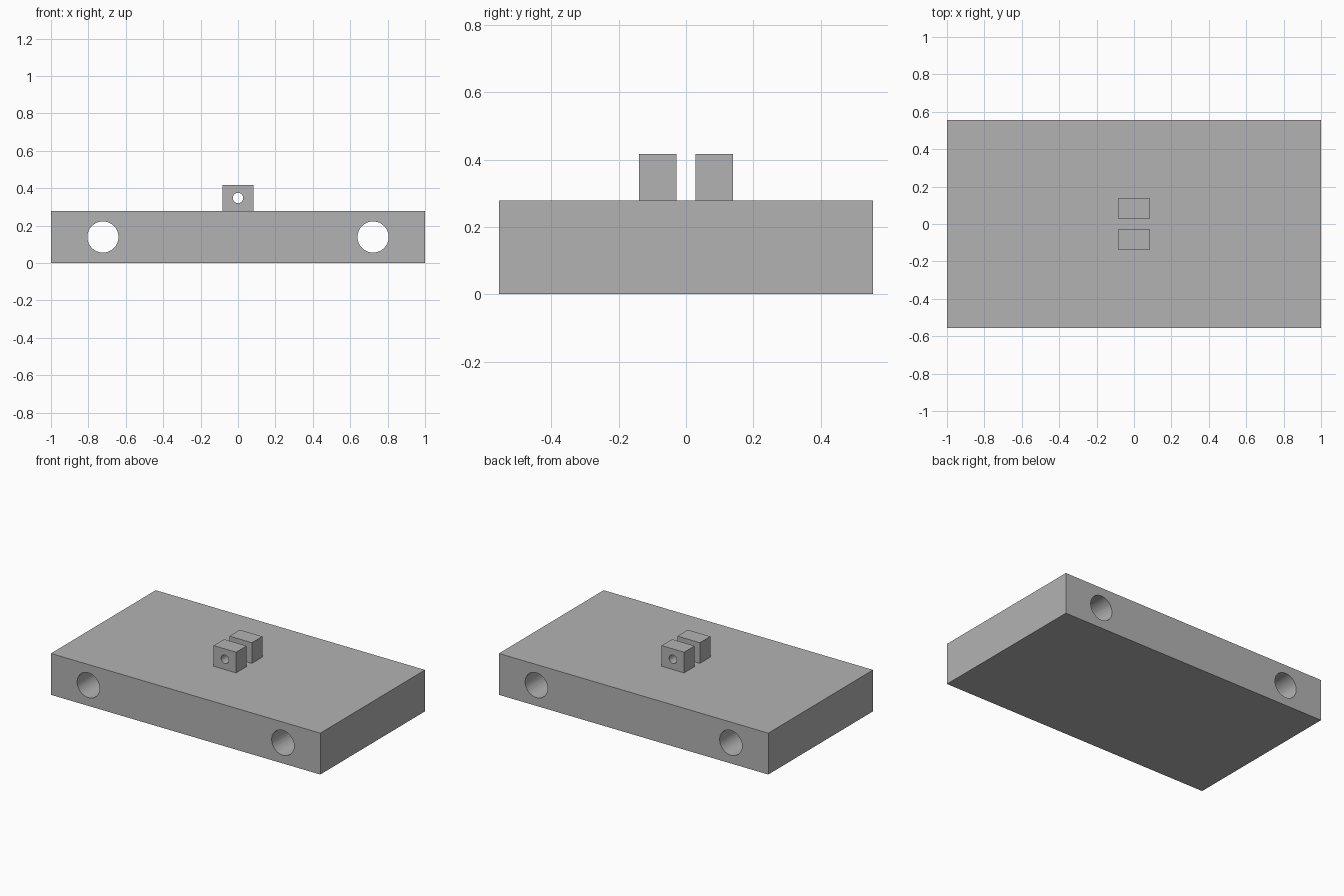
import bpy
import math

default_cube = bpy.data.objects.get("Cube")
if default_cube:
    bpy.data.objects.remove(default_cube, do_unlink=True)

U = 2 / 72  # module: the block is 72 modules long

grey = bpy.data.materials.new("plain grey")
grey.use_nodes = True
colour = (0.45, 0.45, 0.45, 1)
grey.diffuse_color = colour
grey.node_tree.nodes["Principled BSDF"].inputs["Base Color"].default_value = colour


def box(name, size, centre):
    bpy.ops.mesh.primitive_cube_add(size=1, location=[c * U for c in centre])
    obj = bpy.context.object
    obj.name = name
    obj.scale = [s * U for s in size]
    bpy.ops.object.transform_apply(location=False, rotation=False, scale=True)
    obj.data.materials.append(grey)
    return obj


def bore(obj, radius, x, z):
    """Drill a round hole through obj along y."""
    bpy.ops.mesh.primitive_cylinder_add(
        vertices=48, radius=radius * U, depth=60 * U,
        location=(x * U, 0, z * U), rotation=(math.pi / 2, 0, 0))
    cutter = bpy.context.object
    cutter.hide_render = True
    cutter.data.materials.append(grey)
    mod = obj.modifiers.new("bore", "BOOLEAN")
    mod.operation = "DIFFERENCE"
    mod.solver = "EXACT"
    mod.object = cutter
    bpy.ops.object.select_all(action="DESELECT")
    obj.select_set(True)
    bpy.context.view_layer.objects.active = obj
    bpy.ops.object.modifier_apply(modifier=mod.name)
    bpy.data.objects.remove(cutter, do_unlink=True)
    bpy.ops.object.shade_smooth_by_angle(angle=math.radians(30))


# Main block with two long bores
block = box("base_block", (72, 40, 10), (0, 0, 5))
for side in (-1, 1):
    bore(block, 3, 26 * side, 5)

# Pair of pin lugs standing on the block
for name, side in (("front_lug", -1), ("back_lug", 1)):
    lug = box(name, (6, 4, 5), (0, 3 * side, 12.5))
    bore(lug, 1, 0, 12.5)
